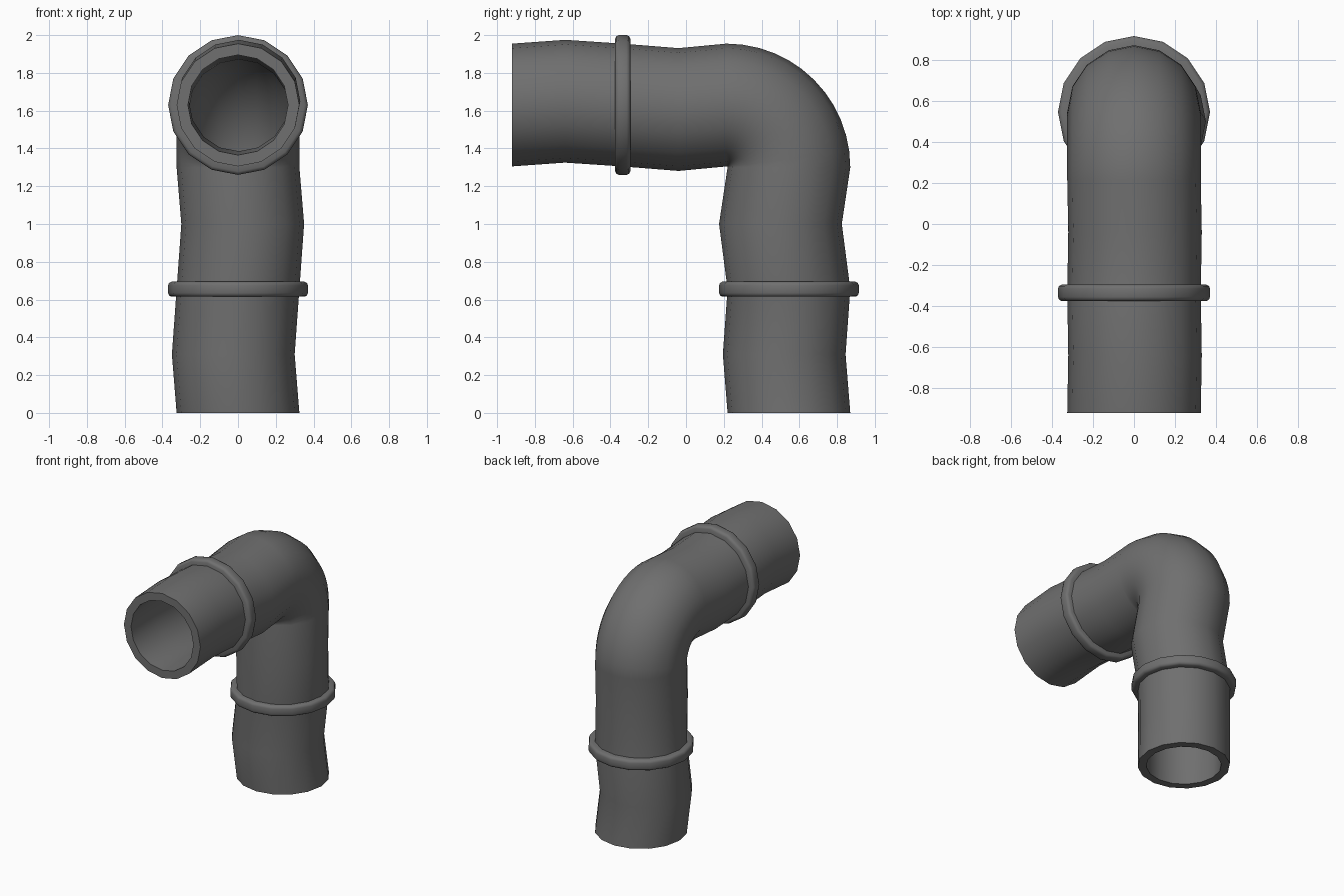
import bpy, bmesh, math
from mathutils import Vector, Matrix

cube = bpy.data.objects.get("Cube")
if cube:
    bpy.data.objects.remove(cube, do_unlink=True)

SIDES, BEND_STEPS = 16, 12
OUTER, INNER = 0.325, 0.265
BEND = 0.33                       # radius of the elbow centre line
AXIS_Y, AXIS_Z = 0.545, 1.63      # axes of the upright and level runs

grey = bpy.data.materials.new("dark_grey_metal")
grey.use_nodes = True
colour = (0.16, 0.16, 0.16, 1)
grey.diffuse_color = colour
grey.node_tree.nodes["Principled BSDF"].inputs["Base Color"].default_value = colour


def finish(name, bm, angle):
    bmesh.ops.recalc_face_normals(bm, faces=bm.faces)
    mesh = bpy.data.meshes.new(name)
    bm.to_mesh(mesh)
    bm.free()
    mesh.materials.append(grey)
    obj = bpy.data.objects.new(name, mesh)
    bpy.context.collection.objects.link(obj)
    bpy.ops.object.select_all(action='DESELECT')
    obj.select_set(True)
    bpy.context.view_layer.objects.active = obj
    bpy.ops.object.shade_smooth_by_angle(angle=math.radians(angle))
    return obj


def loop(bm, centre, turn, radius):
    """One cross-section; turn 0 is level, 90 degrees faces the front."""
    u, v = Vector((1, 0, 0)), Vector((0, math.cos(turn), math.sin(turn)))
    return [bm.verts.new(Vector(centre) + radius * (u * math.cos(a) + v * math.sin(a)))
            for a in (math.tau * i / SIDES for i in range(SIDES))]


def bridge(bm, a, b):
    for i in range(SIDES):
        j = (i + 1) % SIDES
        bm.faces.new((a[i], a[j], b[j], b[i]))


# Centre line: dented upright run, elbow, dented level run
quarter = math.pi / 2
path = [((0, AXIS_Y, 0), 0), ((-0.025, 0.52, 0.31), 0), ((0, AXIS_Y, 0.655), 0),
        ((0.025, 0.5, 1.0), 0)]
for k in range(BEND_STEPS + 1):
    t = quarter * k / BEND_STEPS
    path.append(((0, AXIS_Y - BEND + BEND * math.cos(t),
                  AXIS_Z - BEND + BEND * math.sin(t)), t))
path += [((0.005, -0.04, 1.606), quarter), ((0, -0.34, AXIS_Z), quarter),
         ((0.005, -0.64, 1.65), quarter), ((0, -0.92, AXIS_Z), quarter)]

# Hollow pipe: outer skin, inner skin and the two end rims
bm = bmesh.new()
outer = [loop(bm, c, t, OUTER) for c, t in path]
inner = [loop(bm, c, t, INNER) for c, t in path]
for skin in (outer, inner):
    for a, b in zip(skin, skin[1:]):
        bridge(bm, a, b)
for end in (0, -1):
    bridge(bm, outer[end], inner[end])
finish("elbow_pipe", bm, 50)


# Rounded collars around each run
def collar(name, centre, turn):
    bm = bmesh.new()
    profile = [(0.31, -0.04), (0.352, -0.04), (0.365, -0.033), (0.37, -0.02),
               (0.37, 0.02), (0.365, 0.033), (0.352, 0.04), (0.31, 0.04)]
    along = Vector((0, -math.sin(turn), math.cos(turn)))
    rings = [loop(bm, Vector(centre) + along * h, turn, r) for r, h in profile]
    for a, b in zip(rings, rings[1:] + rings[:1]):
        bridge(bm, a, b)
    finish(name, bm, 50)


collar("lower_collar", (0, AXIS_Y, 0.655), 0)
collar("front_collar", (0, -0.335, AXIS_Z), quarter)
